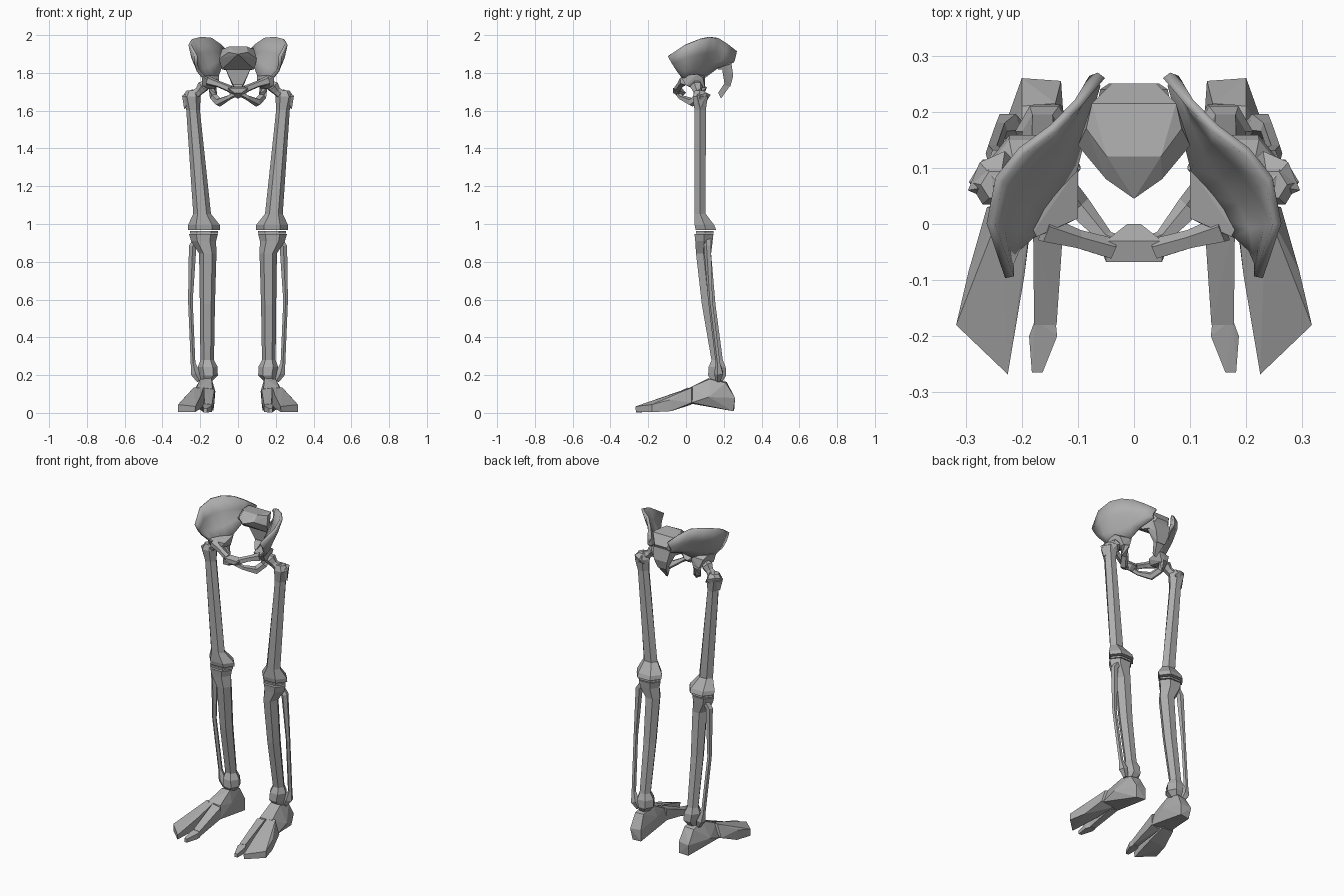
import bpy, bmesh, math
from mathutils import Vector

bone = bpy.data.materials.new("bone_grey")
bone.diffuse_color = (0.42, 0.42, 0.42, 1)


def finish(name, bm, mirror=True, solid=0.0, smooth=False):
    bmesh.ops.recalc_face_normals(bm, faces=bm.faces[:])
    me = bpy.data.meshes.new(name)
    bm.to_mesh(me)
    bm.free()
    me.materials.append(bone)
    ob = bpy.data.objects.new(name, me)
    bpy.context.collection.objects.link(ob)
    if solid:
        s = ob.modifiers.new("Thickness", 'SOLIDIFY')
        s.thickness = solid
        s.offset = 0
    if mirror:
        ob.modifiers.new("Mirror", 'MIRROR').use_mirror_merge = False
    if smooth:
        bpy.ops.object.select_all(action='DESELECT')
        bpy.context.view_layer.objects.active = ob
        ob.select_set(True)
        bpy.ops.object.shade_smooth_by_angle(angle=math.radians(40))
    return ob


def skin(bm, rings):
    """Join equal rings of points into a closed, capped surface."""
    vs = [[bm.verts.new(p) for p in r] for r in rings]
    n = len(vs[0])
    for a, b in zip(vs, vs[1:]):
        for i in range(n):
            j = (i + 1) % n
            bm.faces.new((a[i], a[j], b[j], b[i]))
    bm.faces.new(vs[0][::-1])
    bm.faces.new(vs[-1])


def shaft(name, sections, n=6):
    """Upright bone from (x, y, z, x radius, y radius) sections."""
    bm = bmesh.new()
    ang = [2 * math.pi * i / n for i in range(n)]
    skin(bm, [[(x + rx * math.cos(a), y + ry * math.sin(a) / math.sin(math.pi / 3), z)
               for a in ang] for x, y, z, rx, ry in sections])
    return finish(name, bm)


def tube(name, path, n=5):
    """Strut following (x, y, z, radius) points."""
    bm = bmesh.new()
    pts = [Vector(p[:3]) for p in path]
    rings = []
    for i, p in enumerate(pts):
        d = (pts[min(i + 1, len(pts) - 1)] - pts[max(i - 1, 0)]).normalized()
        u = d.cross(Vector((1, 0, 0) if abs(d.z) > 0.8 else (0, 0, 1))).normalized()
        v = d.cross(u)
        rings.append([p + path[i][3] * (u * math.cos(2 * math.pi * k / n)
                      + v * math.sin(2 * math.pi * k / n)) for k in range(n)])
    skin(bm, rings)
    return finish(name, bm)


def hull(name, pts, mirror=True):
    """Faceted block wrapped around points."""
    bm = bmesh.new()
    for p in pts:
        bm.verts.new(p)
    res = bmesh.ops.convex_hull(bm, input=bm.verts[:])
    junk = [g for g in res["geom_interior"] + res["geom_unused"]
            if isinstance(g, bmesh.types.BMVert)]
    bmesh.ops.delete(bm, geom=list(set(junk)), context='VERTS')
    return finish(name, bm, mirror)


def both(pts):
    """Points plus their reflection in x."""
    return [p for q in pts for p in (q, (-q[0], q[1], q[2]))]


# Hip wings: a curved sheet between the crest and the lower rim
crest = [(.222, -.095, 1.895), (.255, 0, 1.955), (.24, .08, 1.985), (.20, .13, 1.995),
         (.145, .17, 1.99), (.10, .215, 1.96), (.058, .265, 1.92)]
rim = [(.185, -.025, 1.79), (.17, -.01, 1.765), (.145, .02, 1.755), (.12, .06, 1.76),
       (.105, .105, 1.79), (.09, .165, 1.835), (.065, .25, 1.865)]
bm = bmesh.new()
rows = []
for t, bulge in ((0, 0), (.33, .012), (.67, .014), (1, 0)):
    rows.append([bm.verts.new(Vector(c).lerp(Vector(r), t) + Vector((bulge, 0, -bulge / 2)))
                 for c, r in zip(crest, rim)])
for a, b in zip(rows, rows[1:]):
    for i in range(len(a) - 1):
        bm.faces.new((a[i], a[i + 1], b[i + 1], b[i]))
finish("hip_wing", bm, solid=.016, smooth=True)

# Hip socket, pubic bridge and sitting bones
hull("hip_socket", [(.10, .01, 1.77), (.10, .10, 1.79), (.19, -.03, 1.79), (.19, .0, 1.74),
                    (.18, .09, 1.78), (.19, .06, 1.80), (.12, .10, 1.72), (.16, .10, 1.73),
                    (.12, .0, 1.74), (.16, .04, 1.72)])
tube("upper_pubic_strut", [(.16, -.01, 1.765, .026), (.10, -.028, 1.745, .018),
                           (.04, -.045, 1.72, .02)])
hull("pubic_joint", both([(.05, -.068, 1.725), (.05, -.03, 1.735), (.02, -.068, 1.70),
                          (.012, -.03, 1.675), (.06, -.04, 1.71), (.012, 0, 1.70)]), False)
tube("sitting_bone", [(.14, .09, 1.735, .026), (.128, .07, 1.68, .022),
                      (.10, .03, 1.65, .024), (.05, -.025, 1.675, .014),
                      (.015, -.04, 1.695, .015)])

# Sacrum with wedge body and curved tail
hull("sacrum", both([(0, .045, 1.905), (.05, .08, 1.915), (.048, .12, 1.945), (0, .11, 1.93),
                     (.085, .17, 1.93), (.075, .215, 1.935), (.10, .14, 1.88),
                     (.085, .17, 1.825), (.04, .25, 1.88), (.06, .22, 1.82)]), False)
hull("lower_sacrum", both([(.07, .19, 1.835), (.06, .24, 1.86), (.045, .25, 1.79),
                           (.045, .21, 1.79), (.028, .235, 1.735), (.025, .205, 1.74)]), False)
hull("tailbone", both([(.028, .235, 1.74), (.025, .20, 1.745), (.006, .185, 1.67),
                       (.006, .17, 1.70)]), False)

# Thigh bone with head and knee flare
shaft("thigh_bone", [(.243, .07, 1.712, .03, .024), (.246, .075, 1.68, .048, .04),
                     (.238, .075, 1.61, .036, .03), (.19, .075, 1.06, .047, .029),
                     (.18, .098, 1.0, .085, .052), (.18, .105, .975, .084, .054)])
tube("thigh_neck", [(.25, .075, 1.675, .03), (.205, .06, 1.71, .024),
                    (.185, .055, 1.735, .034), (.165, .05, 1.75, .02)], 6)
hull("thigh_knob", [(.296, .06, 1.685), (.275, .11, 1.70), (.26, .10, 1.64), (.285, .075, 1.615),
                    (.23, .13, 1.69), (.21, .11, 1.66), (.25, .04, 1.67), (.24, .07, 1.72)])

# Knee pad, shin bone and outer shin bone
shaft("knee_pad", [(.18, .10, .968, .075, .046), (.18, .10, .957, .075, .046)])
shaft("shin_bone", [(.183, .095, .952, .076, .05), (.182, .095, .915, .066, .046),
                    (.16, .093, .85, .046, .04), (.162, .12, .58, .04, .036),
                    (.163, .165, .285, .036, .03), (.16, .165, .25, .052, .045),
                    (.155, .165, .205, .048, .048), (.165, .165, .175, .03, .03)])
tube("outer_shin_bone", [(.215, .115, .925, .02), (.24, .115, .89, .021), (.252, .13, .6, .013),
                         (.238, .17, .27, .013), (.225, .175, .215, .026),
                         (.205, .17, .175, .014)])

# Heel and ankle block
hull("heel", [(.13, .255, .09), (.20, .26, .085), (.13, .255, .02), (.19, .25, .015),
              (.14, .215, .17), (.20, .21, .165), (.14, .12, .19), (.20, .125, .185),
              (.125, .0, .06), (.135, .02, .135), (.22, .02, .14), (.25, .03, .06),
              (.25, .12, .09), (.12, .11, .12)])
# Broad outer toes and slim inner toe
hull("outer_toes", [(.18, .05, .15), (.235, .03, .14), (.262, .03, .06), (.18, .03, .05),
                    (.295, -.085, .075), (.292, -.08, .015), (.195, -.09, .10), (.195, -.09, .03),
                    (.317, -.18, .05), (.317, -.18, .01), (.225, -.268, .04), (.228, -.265, .01)])
hull("inner_foot_ray", [(.125, .01, .13), (.18, .01, .14), (.125, .01, .06), (.18, .01, .05),
                        (.138, -.18, .05), (.178, -.18, .055), (.14, -.18, .015), (.175, -.18, .015)])
hull("inner_toe", [(.14, -.17, .05), (.176, -.17, .055), (.137, -.20, .012), (.187, -.20, .012),
                   (.137, -.20, .045), (.187, -.20, .045), (.163, -.265, .03), (.182, -.265, .03),
                   (.163, -.265, .008), (.182, -.265, .008), (.14, -.17, .012), (.176, -.17, .012)])

# Stand the model on the ground
for ob in bpy.data.objects:
    ob.location.z -= .006
